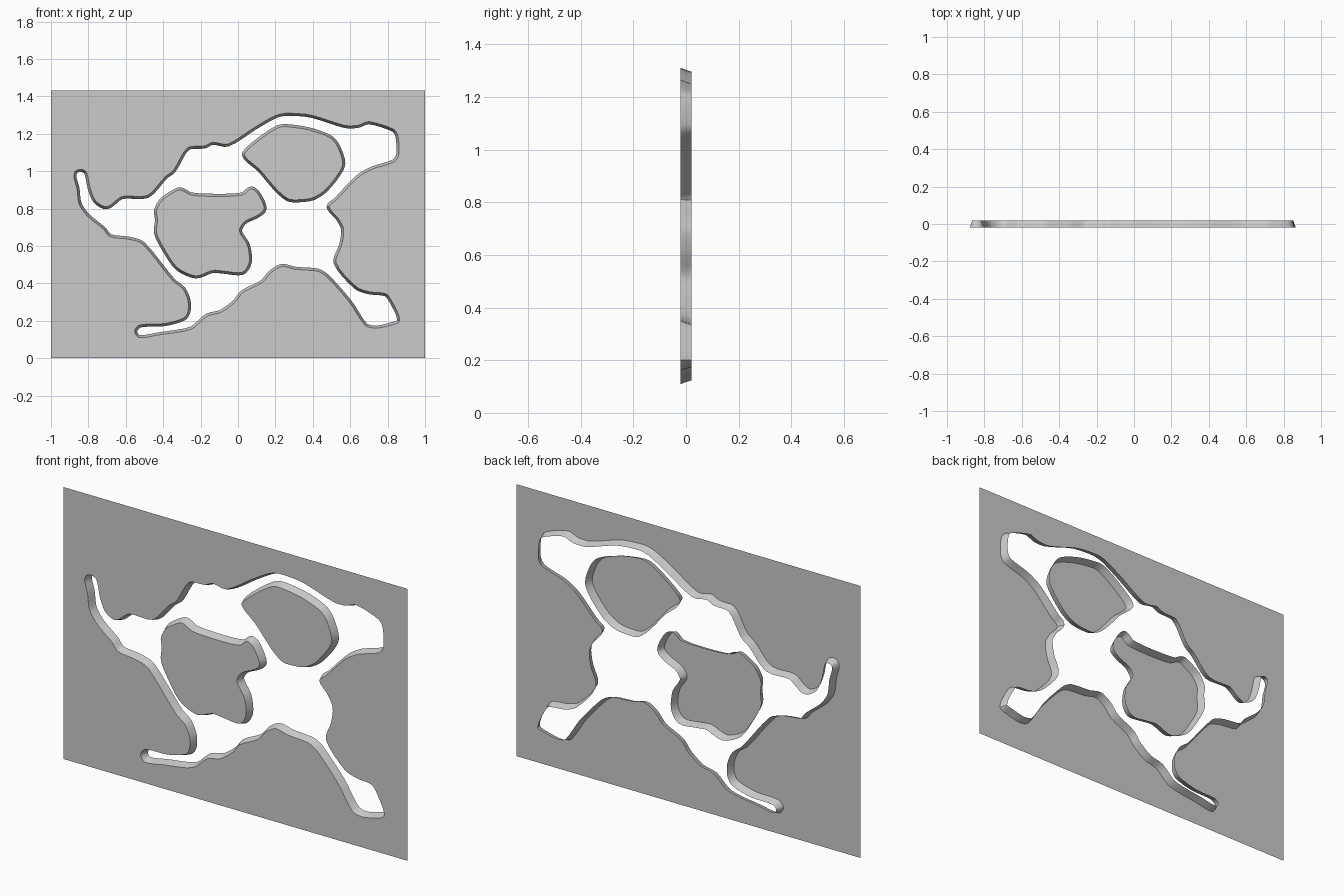
import bpy, bmesh
from mathutils import Vector

if "Cube" in bpy.data.objects:
    bpy.data.objects.remove(bpy.data.objects["Cube"])

FRONT, BACK, INSET, HEIGHT = -0.02, 0.02, 0.014, 1.43

# Key points (x, z) of the front rims
opening = [
    (-.87, 1.0), (-.84, 1.01), (-.81, .995), (-.79, .91), (-.76, .84), (-.7, .81),
    (-.62, .865), (-.485, .87), (-.39, .97), (-.345, 1.005), (-.27, 1.125), (-.18, 1.135),
    (-.135, 1.155), (-.055, 1.145), (.09, 1.235), (.195, 1.295), (.255, 1.31), (.39, 1.3),
    (.57, 1.245), (.64, 1.245), (.7, 1.265), (.83, 1.225), (.855, 1.19), (.86, 1.09),
    (.835, 1.05), (.715, 1.01), (.64, .965), (.525, .845), (.487, .81), (.535, .75),
    (.565, .69), (.555, .605), (.525, .51), (.635, .38), (.705, .355), (.79, .345),
    (.82, .31), (.865, .2), (.81, .175), (.735, .16), (.68, .175), (.595, .3),
    (.475, .435), (.425, .465), (.305, .475), (.235, .49), (.18, .46), (.13, .405),
    (.025, .35), (-.015, .3), (-.09, .245), (-.165, .225), (-.25, .155), (-.42, .125),
    (-.53, .11), (-.553, .145), (-.525, .178), (-.395, .185), (-.29, .215), (-.268, .25),
    (-.268, .31), (-.295, .37), (-.35, .415), (-.51, .61), (-.58, .635), (-.685, .65),
    (-.72, .69), (-.805, .76), (-.85, .825), (-.862, .91), (-.878, .97)]
upper_island = [
    (.035, 1.095), (.125, 1.175), (.21, 1.23), (.255, 1.238), (.38, 1.22), (.49, 1.18),
    (.53, 1.135), (.56, 1.04), (.525, .97), (.46, .895), (.405, .86), (.36, .85),
    (.275, .85), (.22, .89), (.17, .945), (.115, 1.01), (.05, 1.065)]
lower_island = [
    (-.435, .79), (-.405, .845), (-.355, .88), (-.31, .9), (-.25, .872), (-.09, .865),
    (.025, .873), (.07, .905), (.105, .88), (.14, .8), (.105, .765), (.035, .73),
    (.007, .68), (.05, .605), (.06, .515), (.025, .46), (-.07, .465), (-.135, .47),
    (-.225, .44), (-.325, .485), (-.40, .595), (-.435, .67), (-.43, .74)]


def smooth_loop(pts, steps=4):
    """Closed spline through the key points, softened between them."""
    p, n, out = [Vector(q) for q in pts], len(pts), []
    for i in range(n):
        a, b, c, d = p[i - 1], p[i], p[(i + 1) % n], p[(i + 2) % n]
        size = (c - b).length * 0.4
        m0, m1 = (c - a).normalized() * size * 2, (d - b).normalized() * size * 2
        for k in range(steps):
            t = k / steps
            out.append((2*t**3 - 3*t**2 + 1) * b + (t**3 - 2*t**2 + t) * m0
                       + (3*t**2 - 2*t**3) * c + (t**3 - t**2) * m1)
    return out


def ring(bm, pts, y):
    verts = [bm.verts.new((p.x, y, p.y)) for p in pts]
    edges = [bm.edges.new((verts[i - 1], verts[i])) for i in range(len(verts))]
    return verts, edges


def panel(name, rim, inset, frame=None):
    """Flat front sheet plus a slanted wall running back from its rim."""
    bm = bmesh.new()
    pts = smooth_loop(rim)
    n = len(pts)
    front, edges = ring(bm, pts, FRONT)
    if frame:
        edges = edges + ring(bm, [Vector(p) for p in frame], FRONT)[1]
    bmesh.ops.triangle_fill(bm, edges=edges, use_beauty=True, normal=(0, -1, 0))
    for f in bm.faces:
        f.normal_update()
        if f.normal.y > 0:
            f.normal_flip()
    # Back rim: loops run clockwise, so the right-hand side is the inside
    back_pts = []
    for i, p in enumerate(pts):
        t = (pts[(i + 1) % n] - pts[i - 1]).normalized()
        back_pts.append(p + Vector((t.y, -t.x)) * inset)
    back, _ = ring(bm, back_pts, BACK)
    for i in range(n):
        j = (i + 1) % n
        quad = (front[i], front[j], back[j], back[i])
        bm.faces.new(quad if frame else quad[::-1])
    # Wall normals face the open channel
    for f in bm.faces:
        f.normal_update()
        if f.normal.y > 0:
            f.normal_flip()
    mesh = bpy.data.meshes.new(name)
    bm.to_mesh(mesh)
    bm.free()
    obj = bpy.data.objects.new(name, mesh)
    bpy.context.collection.objects.link(obj)
    bpy.ops.object.select_all(action='DESELECT')
    obj.select_set(True)
    bpy.context.view_layer.objects.active = obj
    bpy.ops.object.shade_smooth_by_angle(angle=0.6)


# Outer sheet with the big opening, then the two islands
panel("outer_sheet", opening, INSET,
      [(-1, 0), (-1, HEIGHT), (1, HEIGHT), (1, 0)])
panel("upper_island", upper_island, -INSET)
panel("lower_island", lower_island, -INSET)
